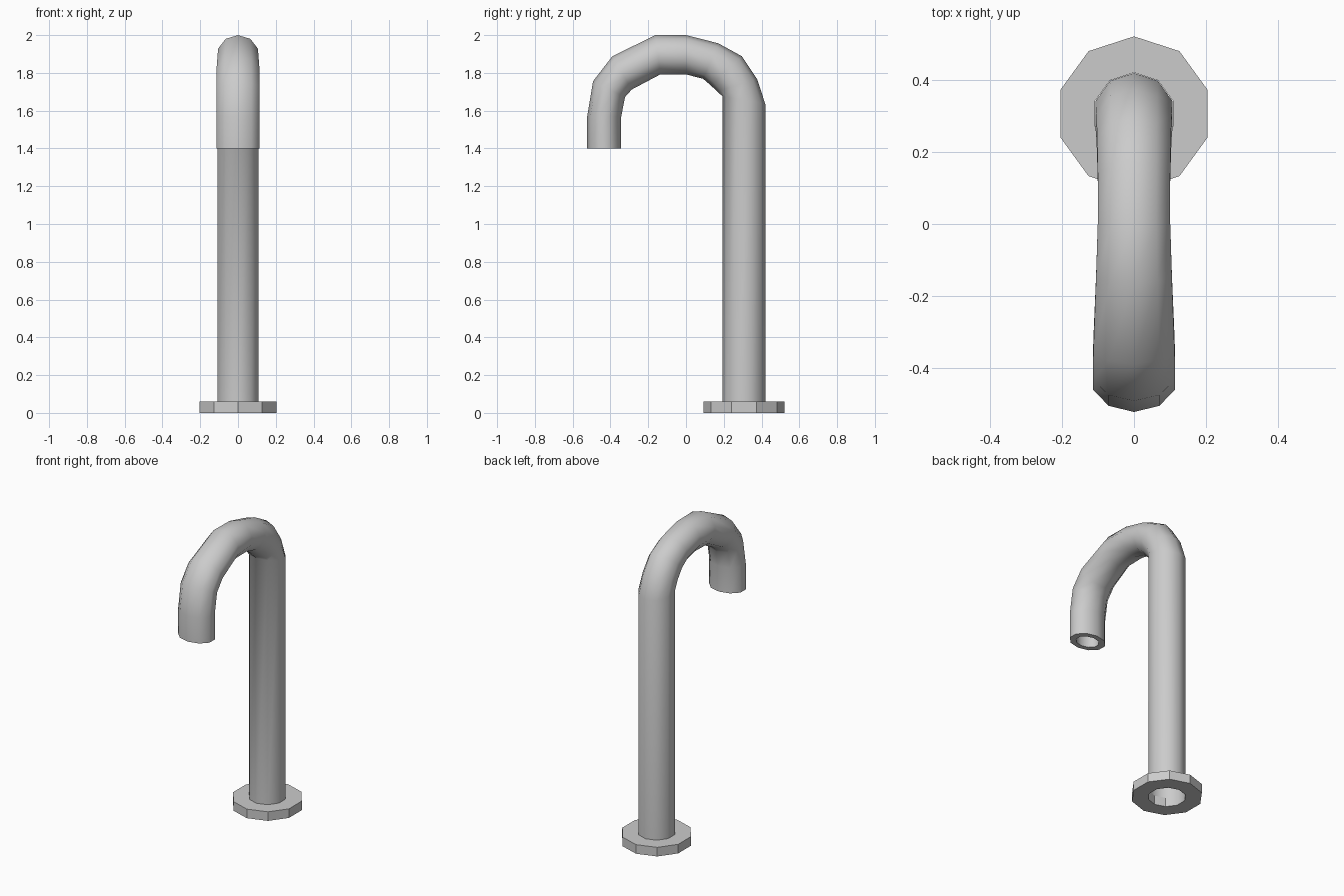
import bpy, bmesh, math

if "Cube" in bpy.data.objects:
    bpy.data.objects.remove(bpy.data.objects["Cube"])

SIDES = 10


def loft(name, sections, closed=False):
    """Skin decagonal rings; each section = outer (y, z), inner (y, z), x radius."""
    bm = bmesh.new()
    rings = []
    for (oy, oz), (iy, iz), xr in sections:
        ring = []
        for k in range(SIDES):
            a = 2 * math.pi * k / SIDES
            c = math.cos(a)
            ring.append(bm.verts.new((xr * math.sin(a),
                                      (oy + iy) / 2 + (oy - iy) / 2 * c,
                                      (oz + iz) / 2 + (oz - iz) / 2 * c)))
        rings.append(ring)
    pairs = list(zip(rings, rings[1:]))
    if closed:
        pairs.append((rings[-1], rings[0]))
    for a, b in pairs:
        for k in range(SIDES):
            n = (k + 1) % SIDES
            bm.faces.new((a[n], a[k], b[k], b[n]))
    me = bpy.data.meshes.new(name)
    bm.to_mesh(me)
    bm.free()
    ob = bpy.data.objects.new(name, me)
    bpy.context.collection.objects.link(ob)
    bpy.ops.object.select_all(action='DESELECT')
    ob.select_set(True)
    bpy.context.view_layer.objects.active = ob
    return ob


# Floor flange: a thick decagonal washer around the riser
CY = 0.307


def circle(r, z):
    return ((CY + r, z), (CY - r, z), r)


loft("base_flange", [circle(0.114, 0), circle(0.215, 0),
                     circle(0.215, 0.06), circle(0.114, 0.06)], closed=True)

# Riser, gooseneck and spout, ending in a thick rim with a recessed opening
loft("gooseneck_pipe", [
    ((0.42, 0.0), (0.192, 0.0), 0.113),
    ((0.42, 1.635), (0.192, 1.677), 0.113),
    ((0.376, 1.768), (0.165, 1.702), 0.110),
    ((0.296, 1.888), (0.132, 1.733), 0.108),
    ((0.17, 1.957), (0.09, 1.769), 0.106),
    ((0.0, 2.0), (0.0, 1.792), 0.106),
    ((-0.162, 2.0), (-0.136, 1.792), 0.111),
    ((-0.39, 1.888), (-0.287, 1.712), 0.119),
    ((-0.492, 1.756), (-0.323, 1.672), 0.120),
    ((-0.523, 1.57), (-0.343, 1.568), 0.120),
    ((-0.523, 1.4), (-0.343, 1.4), 0.120),
    ((-0.491, 1.4), (-0.375, 1.4), 0.077),
    ((-0.491, 1.53), (-0.375, 1.53), 0.077),
])
bpy.ops.object.shade_smooth_by_angle(angle=math.radians(50))
